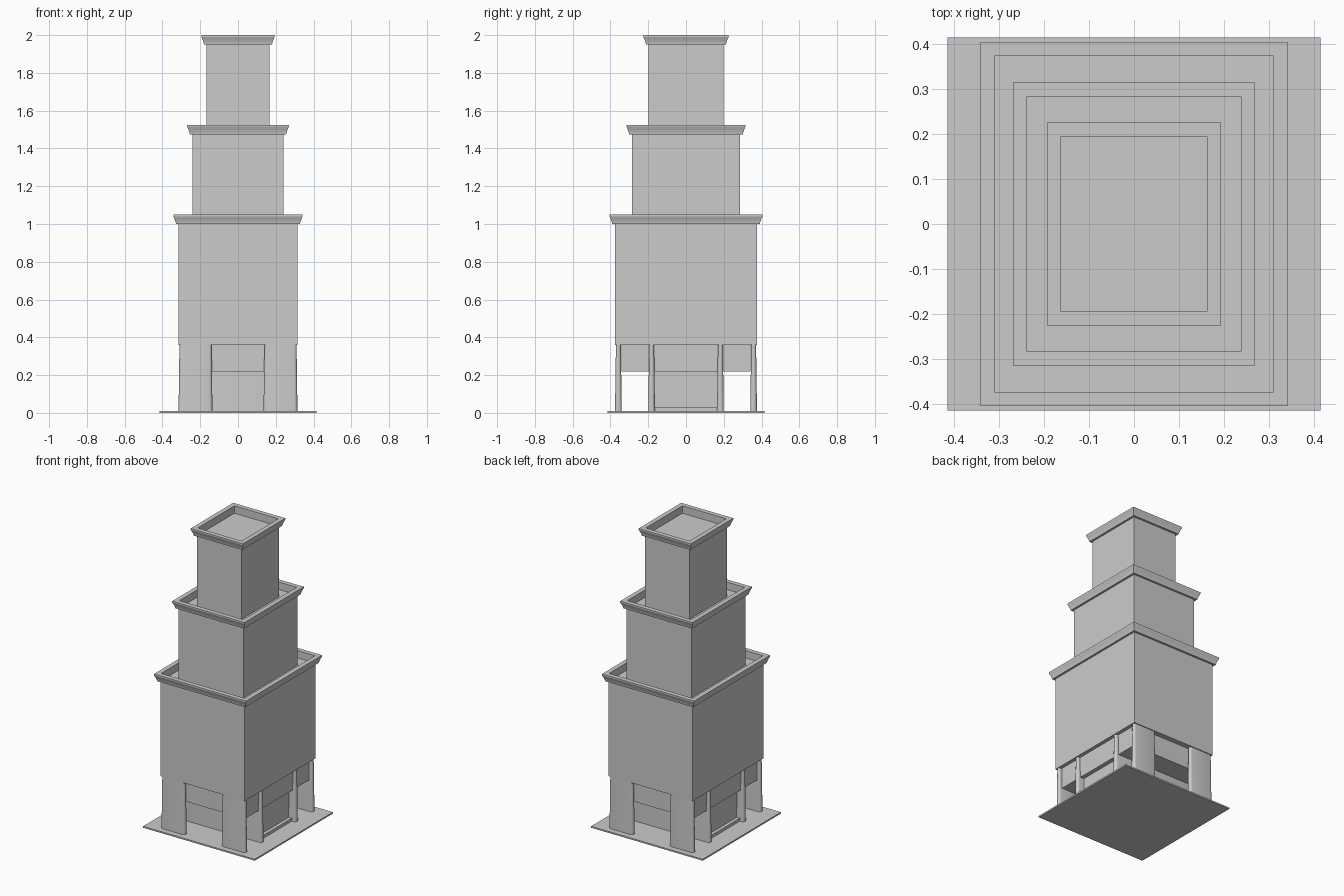
import bpy, bmesh, math

if "Cube" in bpy.data.objects:
    bpy.data.objects.remove(bpy.data.objects["Cube"])


def make(name, bm):
    bmesh.ops.recalc_face_normals(bm, faces=bm.faces)
    me = bpy.data.meshes.new(name)
    bm.to_mesh(me)
    bm.free()
    ob = bpy.data.objects.new(name, me)
    bpy.context.collection.objects.link(ob)
    return ob


def box(name, hx, hy, z0, z1):
    bm = bmesh.new()
    bmesh.ops.create_cube(bm, size=1)
    for v in bm.verts:
        v.co = (v.co.x * 2 * hx, v.co.y * 2 * hy, z0 if v.co.z < 0 else z1)
    return make(name, bm)


def bridge(bm, a, b):
    n = len(a)
    for i in range(n):
        j = (i + 1) % n
        bm.faces.new((a[i], a[j], b[j], b[i]))


# Rectangular moulding: (offset, height) profile swept round a body
def cornice(name, hx, hy, z):
    profile = [(-.003, 0), (.014, 0), (.016, .01), (.020, .022),
               (.025, .034), (.028, .041), (.028, .05), (-.003, .05)]
    bm = bmesh.new()
    rings = [[bm.verts.new((sx * (hx + o), sy * (hy + o), z + h))
              for sx, sy in ((1, 1), (-1, 1), (-1, -1), (1, -1))]
             for o, h in profile]
    for k in range(len(rings)):
        bridge(bm, rings[k], rings[(k + 1) % len(rings)])
    return make(name, bm)


# Round-ended, slightly tapered slab standing along x
def pier(name, cx, cy, half, z1):
    bm = bmesh.new()
    rings = []
    for z, r, h in ((0, .018, half), (z1, .013, half - .005)):
        ring = []
        for side, start in ((1, -90), (-1, 90)):
            for i in range(9):
                a = math.radians(start + i * 22.5)
                ring.append(bm.verts.new((cx + side * (h - r) + r * math.cos(a),
                                          cy + r * math.sin(a), z)))
        rings.append(ring)
    bridge(bm, *rings)
    for r in rings:
        bm.faces.new(r)
    ob = make(name, bm)
    bpy.context.view_layer.objects.active = ob
    ob.select_set(True)
    bpy.ops.object.shade_smooth_by_angle(angle=math.radians(30))
    ob.select_set(False)


# Ground plate
box("base_plate", .415, .415, 0, .01)

# Stepped tower bodies with parapet cornices
for n, (hx, hy, z0, z1) in enumerate([(.314, .377, .36, 1.0),
                                      (.241, .287, 1.0, 1.475),
                                      (.166, .198, 1.475, 1.95)], 1):
    box(f"tower_tier_{n}", hx, hy, z0, z1)
    cornice(f"tier_{n}_cornice", hx, hy, z1)

# Ground storey: hanging ceiling block, recessed core and its sill
box("hanging_ceiling", .29, .342, .22, .36)
box("lobby_core", .262, .17, .01, .22)
box("lobby_sill", .285, .17, .01, .03)

# Cross walls and corner piers
for sy, ly in ((-1, "front"), (1, "back")):
    pier(f"{ly}_cross_wall", 0, sy * .182, .314, .36)
    for sx, lx in ((-1, "left"), (1, "right")):
        pier(f"{ly}_{lx}_pier", sx * .225, sy * .358, .09, .36)
